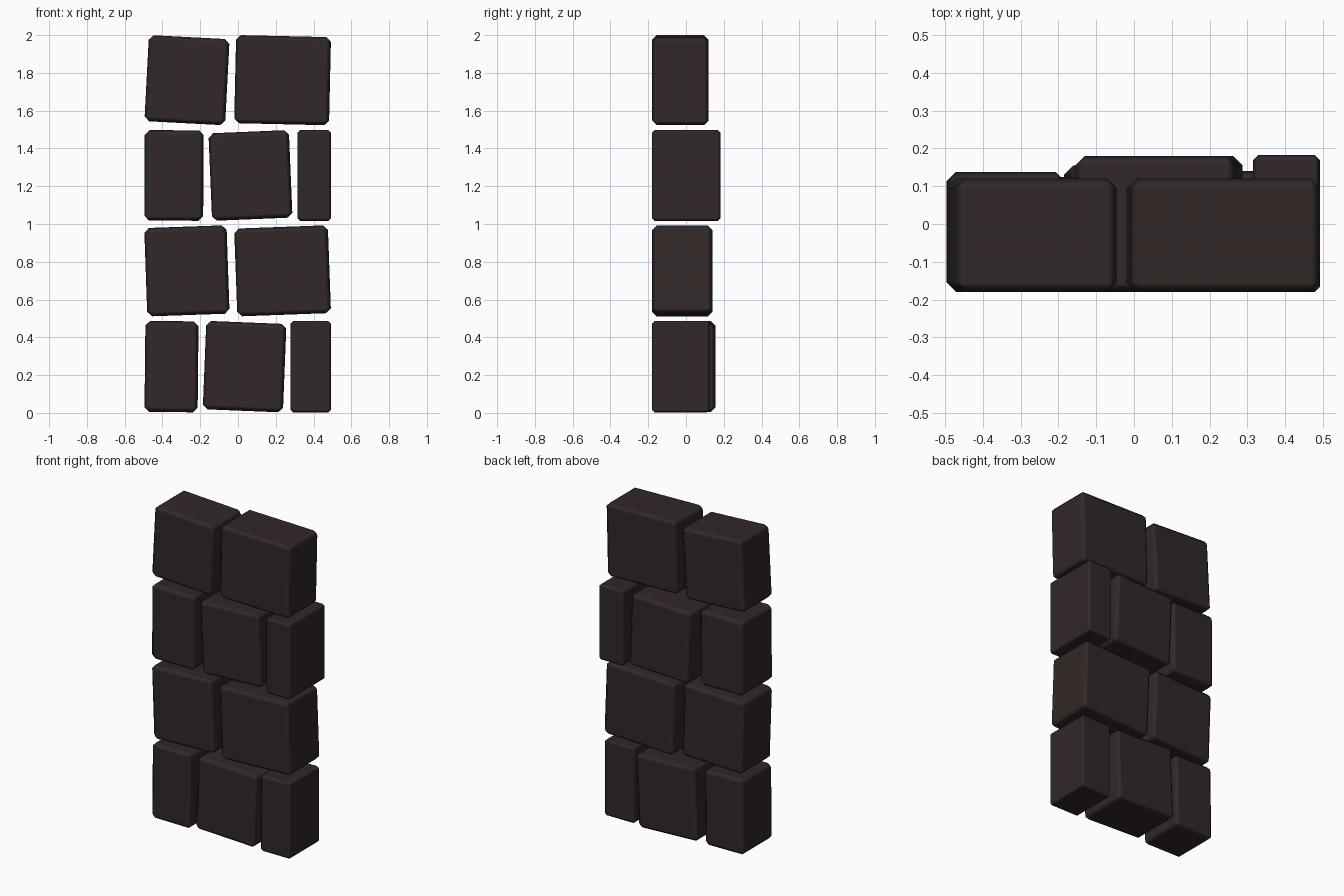
import bpy
from math import radians, sin

if "Cube" in bpy.data.objects:
    bpy.data.objects.remove(bpy.data.objects["Cube"])

FRONT = -0.18

stone_mat = bpy.data.materials.new("dark_stone")
stone_mat.diffuse_color = (0.032, 0.021, 0.021, 1)
stone_mat.use_nodes = True
stone_mat.node_tree.nodes["Principled BSDF"].inputs["Base Color"].default_value = stone_mat.diffuse_color


def stone(name, x0, x1, z0, z1, back, tilt, bevel=0.025):
    """Chamfered block filling the given front bounds, tilted about y (clockwise from front)."""
    s = abs(sin(radians(tilt)))
    W, H = x1 - x0, z1 - z0
    w = W - (H - 2 * bevel) * s
    h = H - (W - 2 * bevel) * s
    bpy.ops.mesh.primitive_cube_add(
        size=1, location=((x0 + x1) / 2, (FRONT + back) / 2, (z0 + z1) / 2))
    ob = bpy.context.object
    ob.name = name
    ob.scale = (w, back - FRONT, h)
    bpy.ops.object.transform_apply(location=False, rotation=False, scale=True)
    ob.rotation_euler.y = radians(tilt)
    ob.data.materials.append(stone_mat)
    bpy.ops.object.shade_smooth()
    mod = ob.modifiers.new("chamfer", 'BEVEL')
    mod.width = bevel
    mod.segments = 1
    mod.harden_normals = True


# Each course: bottom, top, then stones as (x0, x1, back y, tilt, bevel)
B, S = 0.025, 0.014
courses = [
    (0.003, 0.487, [(-0.495, -0.209, 0.13, 0.6, B),
                    (-0.186, 0.256, 0.155, 2.3, B),
                    (0.278, 0.492, 0.125, 0.0, S)]),
    (0.511, 0.993, [(-0.496, -0.045, 0.125, -2.0, B),
                    (-0.02, 0.492, 0.14, -2.1, B)]),
    (1.017, 1.497, [(-0.496, -0.182, 0.138, 0.3, B),
                    (-0.156, 0.288, 0.18, -2.4, B),
                    (0.315, 0.492, 0.183, 0.0, S)]),
    (1.523, 2.0, [(-0.495, -0.045, 0.12, 3.0, B),
                  (-0.02, 0.492, 0.12, 1.3, B)]),
]

# Lay the courses
for r, (z0, z1, row) in enumerate(courses, 1):
    for c, (x0, x1, back, tilt, bevel) in enumerate(row, 1):
        stone(f"stone_row{r}_{c}", x0, x1, z0, z1, back, tilt, bevel)
